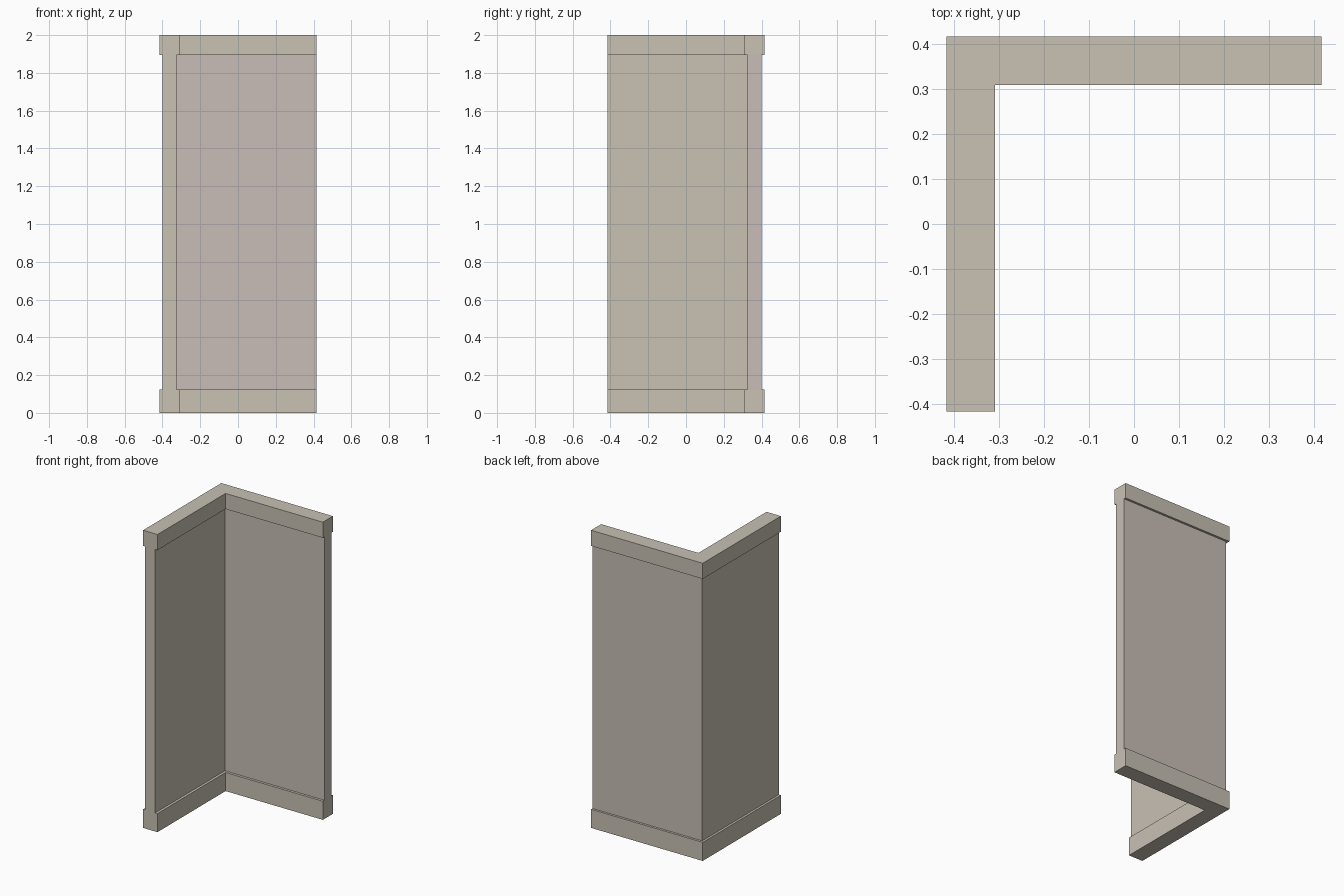
import bpy, bmesh

if "Cube" in bpy.data.objects:
    bpy.data.objects.remove(bpy.data.objects["Cube"])


def material(name, rgb):
    m = bpy.data.materials.new(name)
    m.diffuse_color = (*rgb, 1.0)
    m.use_nodes = True
    m.node_tree.nodes["Principled BSDF"].inputs["Base Color"].default_value = m.diffuse_color
    return m


stone = material("warm_grey", (0.578, 0.533, 0.456))
plaster = material("pinkish_grey", (0.578, 0.515, 0.474))

END = 0.415  # free ends of both legs of the L


def corner_piece(name, outer, inner, z0, z1, mats):
    """Extrude an L-shaped plan whose legs run along the left and back."""
    plan = [(-outer, -END), (-inner, -END), (-inner, inner),
            (END, inner), (END, outer), (-outer, outer)]
    bm = bmesh.new()
    base = bm.faces.new([bm.verts.new((x, y, z0)) for x, y in plan])
    top = bmesh.ops.extrude_face_region(bm, geom=[base])["geom"]
    verts = [g for g in top if isinstance(g, bmesh.types.BMVert)]
    bmesh.ops.translate(bm, verts=verts, vec=(0, 0, z1 - z0))
    bmesh.ops.recalc_face_normals(bm, faces=bm.faces)
    # the back leg takes the second colour when there is one
    if len(mats) > 1:
        for f in bm.faces:
            c = f.calc_center_median()
            if abs(f.normal.z) < 0.5 and c.y > 0.2:
                f.material_index = 1
    me = bpy.data.meshes.new(name)
    bm.to_mesh(me)
    bm.free()
    for m in mats:
        me.materials.append(m)
    ob = bpy.data.objects.new(name, me)
    bpy.context.collection.objects.link(ob)
    return ob


# Skirting, wall and top rail
corner_piece("skirting", 0.415, 0.308, 0.0, 0.125, [stone])
corner_piece("corner_wall", 0.40, 0.325, 0.125, 1.895, [stone, plaster])
corner_piece("top_rail", 0.415, 0.308, 1.895, 2.0, [stone])
